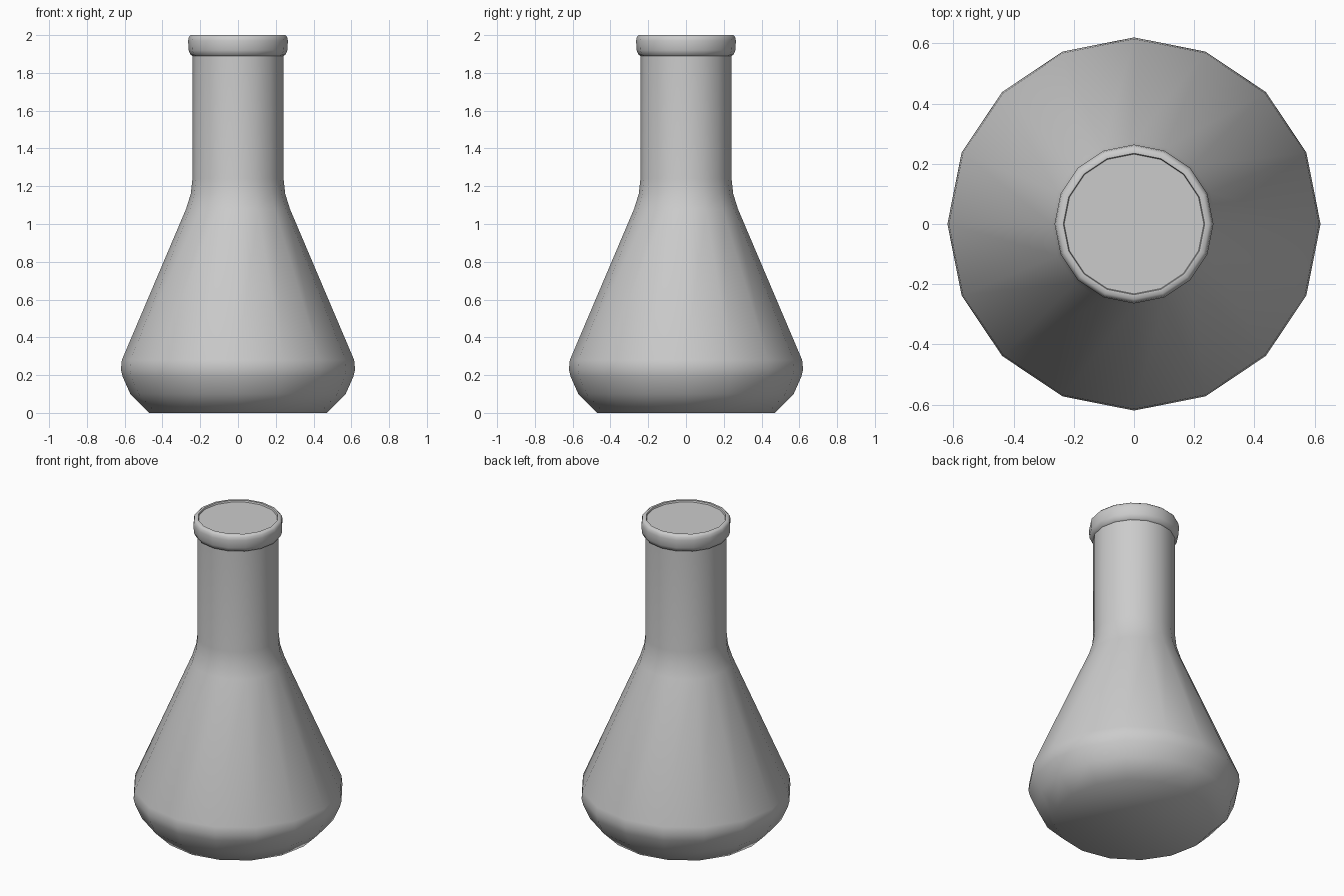
import bpy, bmesh, math

if "Cube" in bpy.data.objects:
    bpy.data.objects.remove(bpy.data.objects["Cube"])

SIDES = 16


def lathe(name, profile, angle):
    """Spin an (r, z) profile around z and cap both ends."""
    bm = bmesh.new()
    rings = []
    for r, z in profile:
        rings.append([bm.verts.new((r * math.cos(2 * math.pi * i / SIDES),
                                    r * math.sin(2 * math.pi * i / SIDES), z))
                      for i in range(SIDES)])
    for a, b in zip(rings, rings[1:]):
        for i in range(SIDES):
            j = (i + 1) % SIDES
            bm.faces.new((a[i], a[j], b[j], b[i]))
    bm.faces.new(rings[0][::-1])
    bm.faces.new(rings[-1])
    mesh = bpy.data.meshes.new(name)
    bm.to_mesh(mesh)
    bm.free()
    obj = bpy.data.objects.new(name, mesh)
    bpy.context.collection.objects.link(obj)
    bpy.context.view_layer.objects.active = obj
    obj.select_set(True)
    bpy.ops.object.shade_smooth_by_angle(angle=math.radians(angle))
    obj.select_set(False)
    return obj


# Base bulge, cone, neck, rolled lip and slightly sunken top cap
profile = [
    (0.47, 0.0), (0.57, 0.10), (0.61, 0.19), (0.62, 0.23), (0.615, 0.28),
    (0.275, 1.08), (0.25, 1.16), (0.241, 1.24),
    (0.241, 1.89), (0.25, 1.895), (0.262, 1.92), (0.264, 1.97),
    (0.26, 1.99), (0.25, 2.0), (0.235, 2.0), (0.232, 1.99),
]
lathe("flask", profile, 60)
